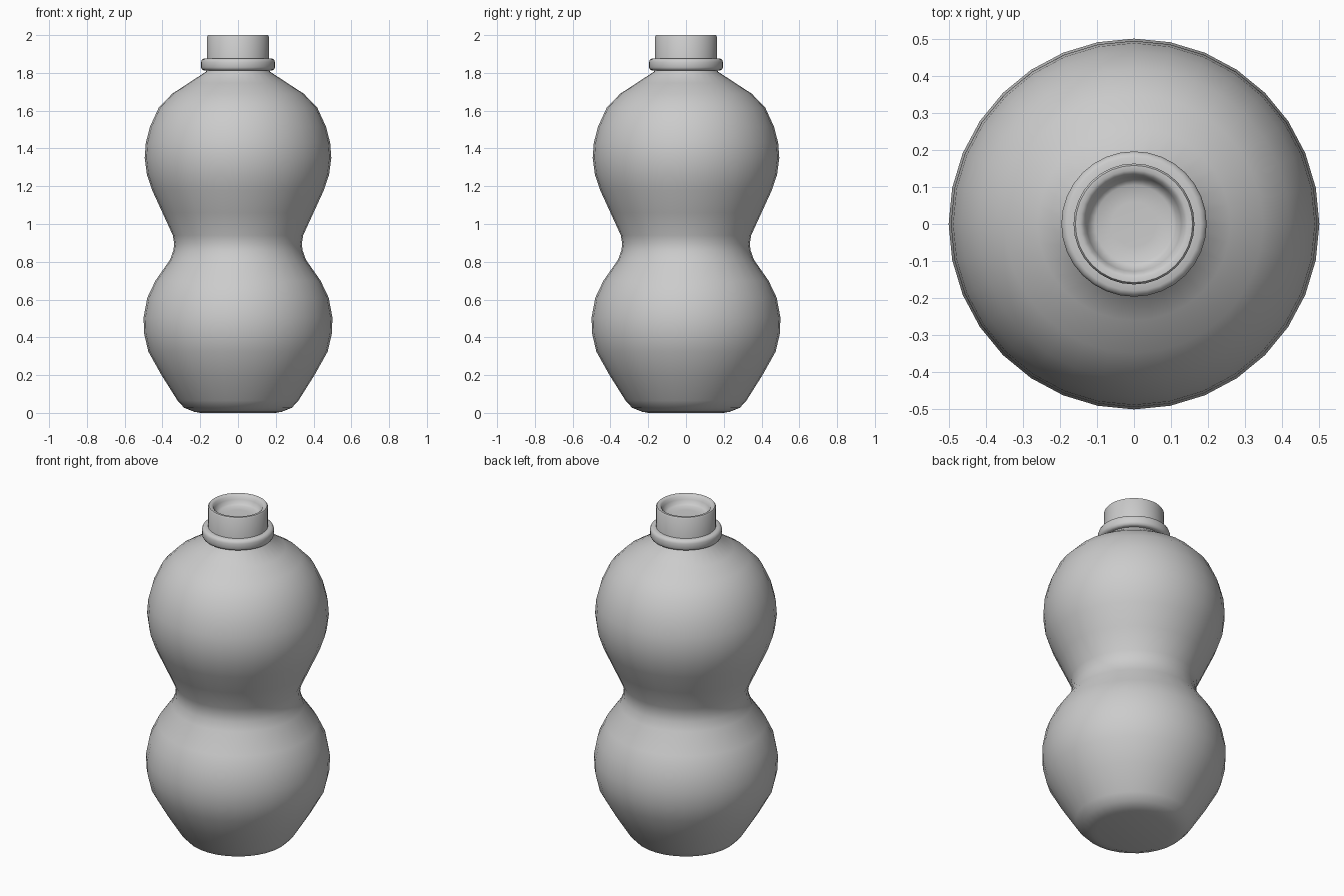
import bpy, bmesh, math

if "Cube" in bpy.data.objects:
    bpy.data.objects.remove(bpy.data.objects["Cube"])

SEG = 32

grey = bpy.data.materials.new("plain_grey")
grey.diffuse_color = (0.6, 0.6, 0.6, 1)
grey.use_nodes = True
grey.node_tree.nodes["Principled BSDF"].inputs["Base Color"].default_value = grey.diffuse_color


def lathe(name, profile, closed=False, sharp=50):
    """Spin a (radius, height) profile around z; radius 0 makes a pole."""
    bm = bmesh.new()
    rings = []
    for r, z in profile:
        if r == 0:
            rings.append([bm.verts.new((0, 0, z))] * SEG)
        else:
            rings.append([bm.verts.new((r * math.cos(math.tau * i / SEG),
                                        r * math.sin(math.tau * i / SEG), z))
                          for i in range(SEG)])
    pairs = list(zip(rings, rings[1:]))
    if closed:
        pairs.append((rings[-1], rings[0]))
    for a, b in pairs:
        for i in range(SEG):
            j = (i + 1) % SEG
            bm.faces.new(dict.fromkeys((a[i], a[j], b[j], b[i])))
    bmesh.ops.recalc_face_normals(bm, faces=bm.faces)
    mesh = bpy.data.meshes.new(name)
    bm.to_mesh(mesh)
    bm.free()
    mesh.materials.append(grey)
    obj = bpy.data.objects.new(name, mesh)
    bpy.context.collection.objects.link(obj)
    bpy.context.view_layer.objects.active = obj
    obj.select_set(True)
    bpy.ops.object.shade_smooth_by_angle(angle=math.radians(sharp))
    obj.select_set(False)
    return obj


# Two-bulb bottle body, from base to shoulder and up into the neck
lathe("bottle_body", [
    (0, 0.005), (0.14, 0.005), (0.23, 0.005), (0.285, 0.027), (0.32, 0.065),
    (0.405, 0.20), (0.475, 0.325), (0.497, 0.42), (0.50, 0.505),
    (0.48, 0.61), (0.437, 0.70), (0.36, 0.81), (0.342, 0.86),
    (0.338, 0.895), (0.345, 0.94), (0.40, 1.06), (0.455, 1.18),
    (0.482, 1.26), (0.494, 1.35), (0.488, 1.43), (0.466, 1.515),
    (0.42, 1.615), (0.348, 1.69), (0.26, 1.747), (0.17, 1.806), (0.16, 1.83)], sharp=80)

# Rounded collar around the neck
lathe("neck_collar", [
    (0.155, 1.813), (0.18, 1.813), (0.191, 1.818), (0.196, 1.83),
    (0.196, 1.858), (0.191, 1.87), (0.18, 1.876), (0.155, 1.876)], closed=True)

# Spout with a rounded lip and a shallow dished recess
lathe("spout", [
    (0.163, 1.82), (0.163, 1.993), (0.158, 2.0), (0.145, 2.0),
    (0.135, 1.993), (0.128, 1.975), (0.118, 1.955), (0.105, 1.947),
    (0.06, 1.945), (0, 1.945)])
# Floor of the base sits on the ground
base = lathe("base_foot", [(0, 0), (0.20, 0), (0.23, 0.006)], sharp=80)
